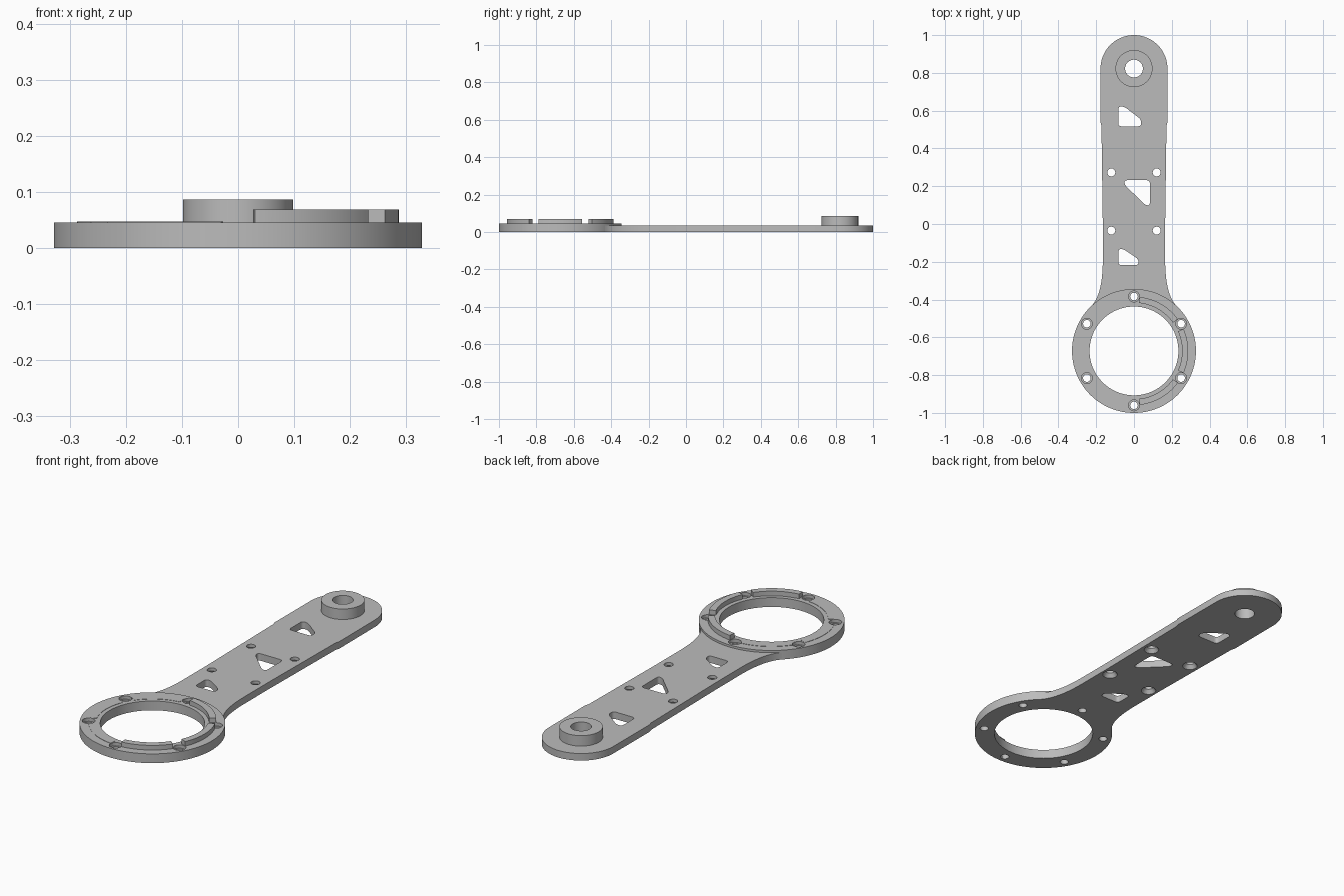
import bpy, bmesh
from math import sin, cos, pi, radians
from mathutils import Vector

if "Cube" in bpy.data.objects:
    bpy.data.objects.remove(bpy.data.objects["Cube"], do_unlink=True)

grey = bpy.data.materials.new("plain grey")
grey.use_nodes = True
grey.diffuse_color = (0.5, 0.5, 0.5, 1)
grey.node_tree.nodes["Principled BSDF"].inputs["Base Color"].default_value = (0.5, 0.5, 0.5, 1)

RING_Y, BOSS_Y = -0.672, 0.823
ARM_TOP, RING_TOP = 0.035, 0.046


def arc(cx, cy, r, a0, a1, n):
    """Points along an arc, angles in degrees."""
    return [(cx + r * cos(radians(a0 + (a1 - a0) * i / n)),
             cy + r * sin(radians(a0 + (a1 - a0) * i / n))) for i in range(n + 1)]


def bezier(a, b, c, n=10):
    a, b, c = Vector(a), Vector(b), Vector(c)
    return [tuple(a * (1 - t) ** 2 + b * 2 * t * (1 - t) + c * t * t)
            for t in (i / n for i in range(n + 1))]


def rounded(points, r):
    """Polygon with every corner rounded off."""
    out = []
    for i, p in enumerate(points):
        p = Vector(p)
        ends = []
        for q in (points[i - 1], points[(i + 1) % len(points)]):
            d = Vector(q) - p
            ends.append(p + d.normalized() * min(r, d.length * 0.48))
        out += bezier(ends[0], p, ends[1], 5)
    return out


def prism(name, outline, z0, z1):
    bm = bmesh.new()
    face = bm.faces.new([bm.verts.new((x, y, z0)) for x, y in outline])
    top = bmesh.ops.extrude_face_region(bm, geom=[face])["geom"]
    bmesh.ops.translate(bm, vec=(0, 0, z1 - z0),
                        verts=[v for v in top if isinstance(v, bmesh.types.BMVert)])
    return finish(name, bm)


def cylinder(name, x, y, r0, r1, z0, z1, n=32):
    bm = bmesh.new()
    bmesh.ops.create_cone(bm, cap_ends=True, segments=n, radius1=r0, radius2=r1, depth=z1 - z0)
    bmesh.ops.translate(bm, vec=(x, y, (z0 + z1) / 2), verts=bm.verts)
    return finish(name, bm)


def finish(name, bm):
    bmesh.ops.recalc_face_normals(bm, faces=bm.faces)
    mesh = bpy.data.meshes.new(name)
    bm.to_mesh(mesh)
    bm.free()
    mesh.materials.append(grey)
    obj = bpy.data.objects.new(name, mesh)
    bpy.context.collection.objects.link(obj)
    return obj


def combine(target, tool, operation):
    """Apply a boolean and remove the tool object."""
    tool.hide_render = True
    mod = target.modifiers.new("boolean", "BOOLEAN")
    mod.operation, mod.solver, mod.object = operation, "EXACT", tool
    bpy.context.view_layer.objects.active = target
    bpy.ops.object.modifier_apply(modifier=mod.name)
    bpy.data.objects.remove(tool, do_unlink=True)


# Arm outline: rounded far end, slight taper, flare into the ring
side = [(0.178, 0.54), (0.172, 0.52), (0.165, 0)]
side += bezier((0.165, -0.2), (0.167, -0.375), (0.225, -0.433), 14)
outline = arc(0, BOSS_Y, 0.177, 180, 0, 48) + side + [(-x, y) for x, y in reversed(side)]
body = prism("lever_arm", outline, 0, ARM_TOP)

# Ring and boss joined to the arm
combine(body, cylinder("ring", 0, RING_Y, 0.328, 0.328, 0, RING_TOP, 128), "UNION")
combine(body, cylinder("boss", 0, BOSS_Y, 0.098, 0.098, 0.01, 0.087, 64), "UNION")

# Raised rim segments between bolts: tall on the left, barely raised on the right
GAP = 6
for k in range(6):
    a0, a1 = -90 + 60 * k + GAP, -30 + 60 * k - GAP
    height = 0.069 if k < 3 else 0.0475
    shape = arc(0, RING_Y, 0.287, a0, a1, 20) + arc(0, RING_Y, 0.255, a1, a0, 20)
    combine(body, prism("rim_segment", shape, 0.04, height), "UNION")

# Large bores
combine(body, cylinder("ring_bore", 0, RING_Y, 0.235, 0.235, -0.1, 0.2, 128), "DIFFERENCE")
combine(body, cylinder("boss_bore", 0, BOSS_Y, 0.047, 0.047, -0.1, 0.2, 48), "DIFFERENCE")

# Counterbored bolt holes around the ring
for k in range(6):
    a = pi / 6 + k * pi / 3
    x, y = 0.288 * cos(a), RING_Y + 0.288 * sin(a)
    combine(body, cylinder("bolt_hole", x, y, 0.02, 0.02, -0.1, 0.2), "DIFFERENCE")
    combine(body, cylinder("counterbore", x, y, 0.029, 0.029, 0.03, 0.2), "DIFFERENCE")

# Arm screw holes, countersunk underneath
for x in (-0.12, 0.12):
    for y in (-0.035, 0.273):
        combine(body, cylinder("screw_hole", x, y, 0.021, 0.021, -0.1, 0.2), "DIFFERENCE")
        combine(body, cylinder("countersink", x, y, 0.042, 0.02, -0.01, 0.021), "DIFFERENCE")

# Rounded triangular lightening windows
windows = [
    [(-0.083, 0.517), (0.038, 0.517), (0.038, 0.553), (-0.052, 0.622), (-0.083, 0.622)],
    [(-0.05, 0.232), (0.084, 0.232), (0.084, 0.098), (0.06, 0.1), (-0.05, 0.208)],
    [(-0.083, -0.218), (0.024, -0.218), (0.024, -0.187), (-0.055, -0.133), (-0.083, -0.133)],
]
for points in windows:
    combine(body, prism("window", rounded(points, 0.018), -0.1, 0.2), "DIFFERENCE")

# Smooth curved walls, keep edges sharp
bpy.ops.object.select_all(action="DESELECT")
body.select_set(True)
bpy.context.view_layer.objects.active = body
bpy.ops.object.shade_smooth_by_angle(angle=radians(30))
